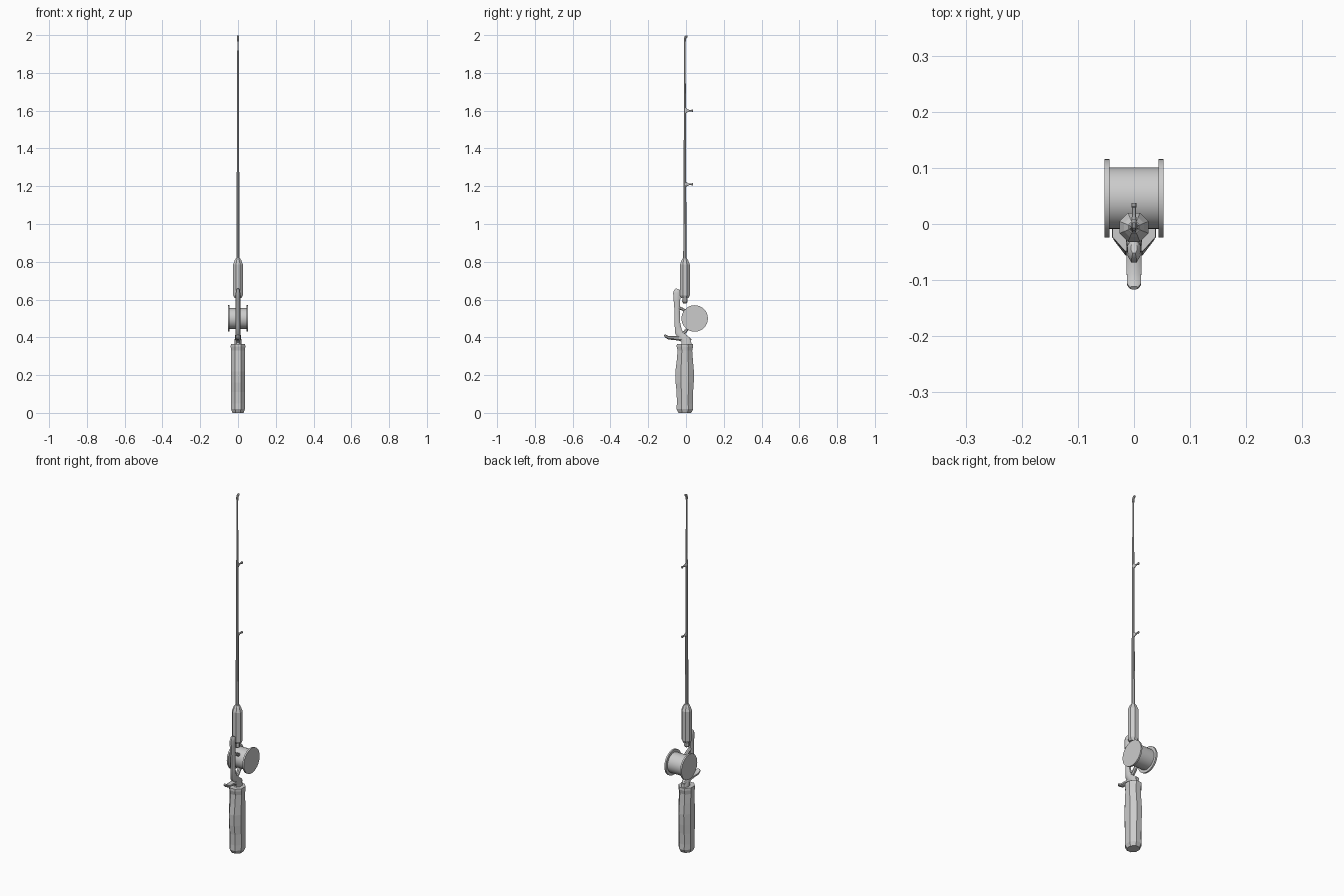
import bpy, bmesh, math
from mathutils import Vector

def loft(name, path, sides=8, turn=0.5, smooth=None):
    """Tube along points (y, z, x radius, in-plane radius) in the x = 0 plane."""
    bm = bmesh.new()
    pts = [Vector((0, p[0], p[1])) for p in path]
    rings = []
    for i, p in enumerate(path):
        t = (pts[min(i + 1, len(pts) - 1)] - pts[max(i - 1, 0)]).normalized()
        side = Vector((0, t.z, -t.y))
        ring = []
        for k in range(sides):
            a = 2 * math.pi * (k + turn) / sides
            ring.append(bm.verts.new(pts[i] + Vector((p[2] * math.cos(a), 0, 0)) + side * p[3] * math.sin(a)))
        rings.append(ring)
    for a, b in zip(rings, rings[1:]):
        for k in range(sides):
            j = (k + 1) % sides
            bm.faces.new((a[k], a[j], b[j], b[k]))
    bm.faces.new(rings[0])
    bm.faces.new(rings[-1])
    bmesh.ops.recalc_face_normals(bm, faces=bm.faces)
    return finish(name, bm, smooth)

def finish(name, bm, smooth=None):
    me = bpy.data.meshes.new(name)
    bm.to_mesh(me)
    bm.free()
    ob = bpy.data.objects.new(name, me)
    bpy.context.collection.objects.link(ob)
    if smooth:
        bpy.context.view_layer.objects.active = ob
        ob.select_set(True)
        bpy.ops.object.shade_smooth_by_angle(angle=math.radians(smooth))
        ob.select_set(False)
    return ob

def drum(name, x0, x1, r, y=0.046, z=0.5, sides=32):
    """Cylinder lying along x."""
    bpy.ops.mesh.primitive_cylinder_add(vertices=sides, radius=r, depth=x1 - x0,
                                        location=((x0 + x1) / 2, y, z), rotation=(0, math.pi / 2, 0))
    bpy.context.object.name = name
    bpy.ops.object.shade_smooth_by_angle(angle=math.radians(35))

C = -0.006  # rod axis in y

# Contoured rear handle
loft("handle", [(C, 0, .032, .036), (C, .02, .040, .048), (C, .05, .040, .046), (C, .11, .040, .047),
                (C - .001, .16, .040, .052), (C - .001, .22, .040, .053), (C, .28, .040, .046),
                (C, .33, .040, .042), (C, .352, .042, .047), (C, .365, .041, .046)])

# Reel seat: foot, arched column and finger trigger
loft("seat_column", [(.003, .355, .020, .030), (0, .385, .019, .028), (-.020, .402, .016, .024),
                     (-.040, .430, .014, .022), (-.045, .47, .013, .016), (-.047, .54, .013, .015),
                     (-.048, .60, .013, .019), (-.047, .635, .013, .023), (-.045, .650, .011, .018),
                     (-.043, .656, .006, .010)], smooth=40)
loft("trigger", [(-.114, .414, .008, .004), (-.108, .406, .013, .008), (-.090, .397, .014, .010),
                 (-.060, .397, .014, .012), (-.020, .394, .015, .016), (.015, .388, .014, .014),
                 (.027, .384, .010, .008)], smooth=40)

# Struts carrying the reel
loft("upper_strut", [(-.048, .560, .010, .010), (-.020, .550, .010, .008), (.012, .530, .010, .010)])
loft("lower_strut", [(-.030, .415, .010, .012), (-.006, .428, .010, .009), (.020, .460, .010, .010)])

# Reel spool and side flanges
drum("spool", -.045, .045, .055)
for s, n in ((-1, "left"), (1, "right")):
    drum("flange_" + n, s * .0485 - .0045, s * .0485 + .0045, .070)

# Fore grip with the rod butt below it
loft("rod_butt", [(C, .580, .009, .009), (C, .586, .015, .015), (C, .600, .015, .015), (C, .620, .013, .013)])
loft("fore_grip", [(C, .607, .020, .020), (C, .622, .028, .028), (C, .785, .028, .028),
                   (C, .808, .019, .019), (C, .820, .011, .011)])

# Tapered rod blank
loft("rod", [(C, .81, .0095, .0095), (C, 1.2, .0075, .0075), (C, 1.6, .0057, .0057), (C, 1.985, .004, .004)])

# Line guides and the tip guide
for i, z in enumerate((1.21, 1.60)):
    loft("line_guide_%d" % (i + 1), [(C, z, .006, .019), (.006, z, .005, .011), (.016, z, .004, .005),
                                     (.029, z, .004, .004), (.031, z, .005, .007), (.037, z, .005, .007)])
loft("tip_guide", [(C, 1.965, .0055, .0055), (C, 1.980, .006, .006), (-.002, 1.990, .006, .007),
                   (.004, 1.993, .006, .007), (.009, 1.993, .004, .005)])
